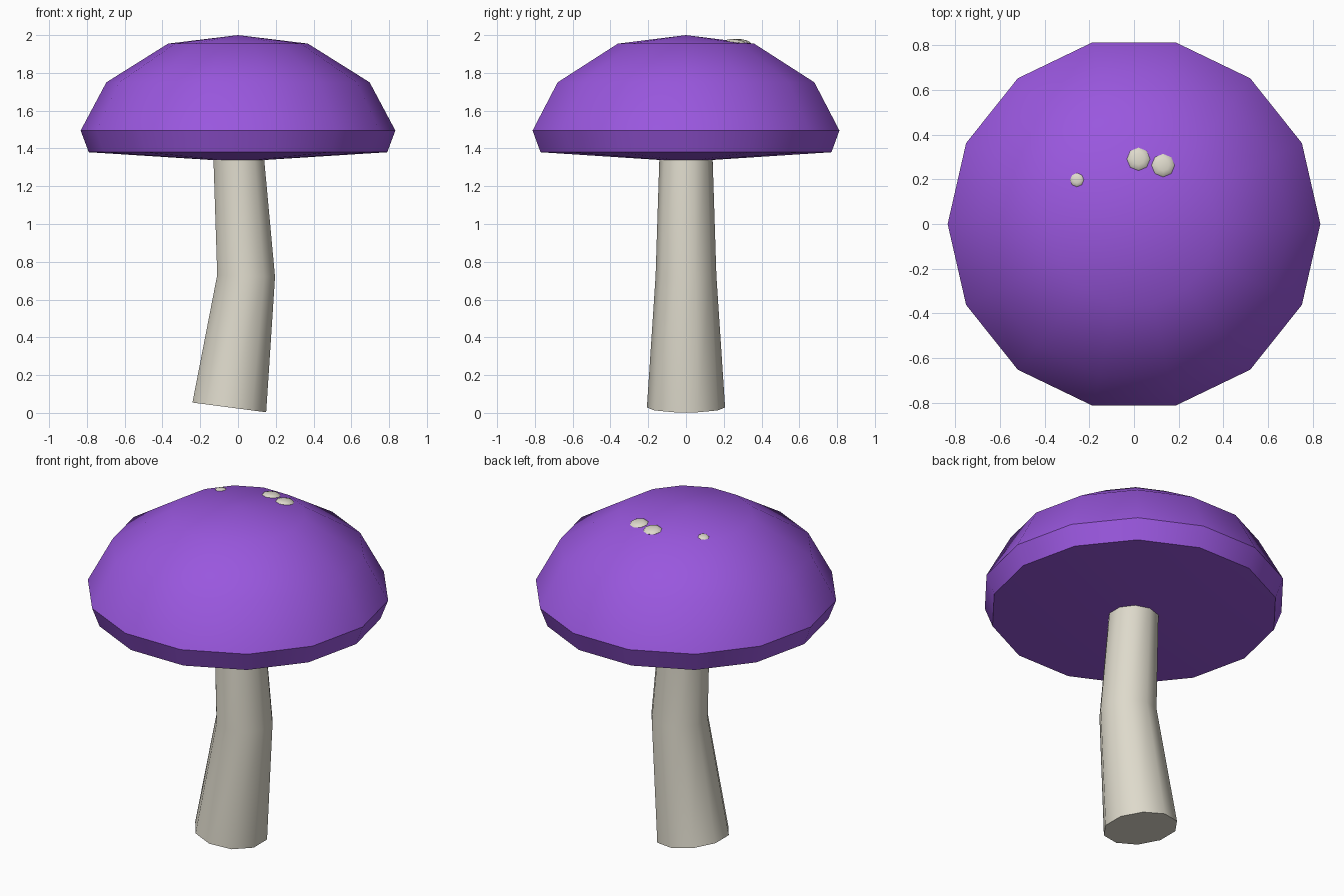
import bpy, bmesh
from math import cos, sin, pi, radians
from mathutils import Vector, Matrix

if "Cube" in bpy.data.objects:
    bpy.data.objects.remove(bpy.data.objects["Cube"])


def material(name, rgb):
    m = bpy.data.materials.new(name)
    m.use_nodes = True
    m.diffuse_color = (*rgb, 1)
    m.node_tree.nodes["Principled BSDF"].inputs["Base Color"].default_value = (*rgb, 1)
    return m


purple = material("purple", (0.32, 0.095, 0.73))
cream = material("cream", (0.73, 0.70, 0.60))


def finish(name, bm, mat):
    bmesh.ops.recalc_face_normals(bm, faces=bm.faces)
    mesh = bpy.data.meshes.new(name)
    bm.to_mesh(mesh)
    bm.free()
    mesh.materials.append(mat)
    ob = bpy.data.objects.new(name, mesh)
    bpy.context.collection.objects.link(ob)
    bpy.ops.object.select_all(action="DESELECT")
    ob.select_set(True)
    bpy.context.view_layer.objects.active = ob
    bpy.ops.object.shade_smooth_by_angle(angle=radians(40))
    return ob


def loft(name, rings, sides, start, mat, poles=None):
    """Skin rings of (centre x, z, radius, tilt); close with pole points or flat ends."""
    bm = bmesh.new()
    loops = []
    for cx, z, r, tilt in rings:
        turn = Matrix.Rotation(tilt, 3, "Y")
        angles = [start + 2 * pi * i / sides for i in range(sides)]
        loops.append([bm.verts.new(turn @ Vector((r * cos(a), r * sin(a), 0))
                                   + Vector((cx, 0, z))) for a in angles])
    for low, high in zip(loops, loops[1:]):
        for i in range(sides):
            j = (i + 1) % sides
            bm.faces.new((low[i], low[j], high[j], high[i]))
    for k, loop in enumerate((loops[0], loops[-1])):
        if poles:
            tip = bm.verts.new((0, 0, poles[k]))
            for i in range(sides):
                bm.faces.new((loop[i], loop[(i + 1) % sides], tip))
        else:
            bm.faces.new(loop)
    return finish(name, bm, mat)


# Cap: faceted dome with an inward rim and a shallow underside
loft("cap", [(0, 1.38, 0.79, 0), (0, 1.495, 0.833, 0),
             (0, 1.75, 0.697, 0), (0, 1.955, 0.37, 0)],
     14, 0, purple, poles=(1.33, 2.0))

# Stem: bent taper with a tilted foot
loft("stem", [(-0.046, 0.029, 0.207, radians(7.5)),
              (0.043, 0.725, 0.161, radians(2)),
              (0.002, 1.38, 0.14, 0)],
     10, pi / 2, cream)

# Spots: flattened balls lying on the dome's slope
for i, (x, y, z, r) in enumerate([(0.02, 0.29, 1.964, 0.052),
                                  (0.13, 0.262, 1.964, 0.052),
                                  (-0.255, 0.197, 1.960, 0.031)]):
    bm = bmesh.new()
    bmesh.ops.create_uvsphere(bm, u_segments=8, v_segments=6, radius=r)
    normal = Vector((x * 0.4, y * 0.4, 1)).normalized()
    lean = Vector((0, 0, 1)).rotation_difference(normal).to_matrix().to_4x4()
    squash = Matrix.Diagonal((1, 1, 0.28, 1))
    bm.transform(Matrix.Translation((x, y, z)) @ lean @ squash)
    finish(f"spot_{i + 1}", bm, cream)
